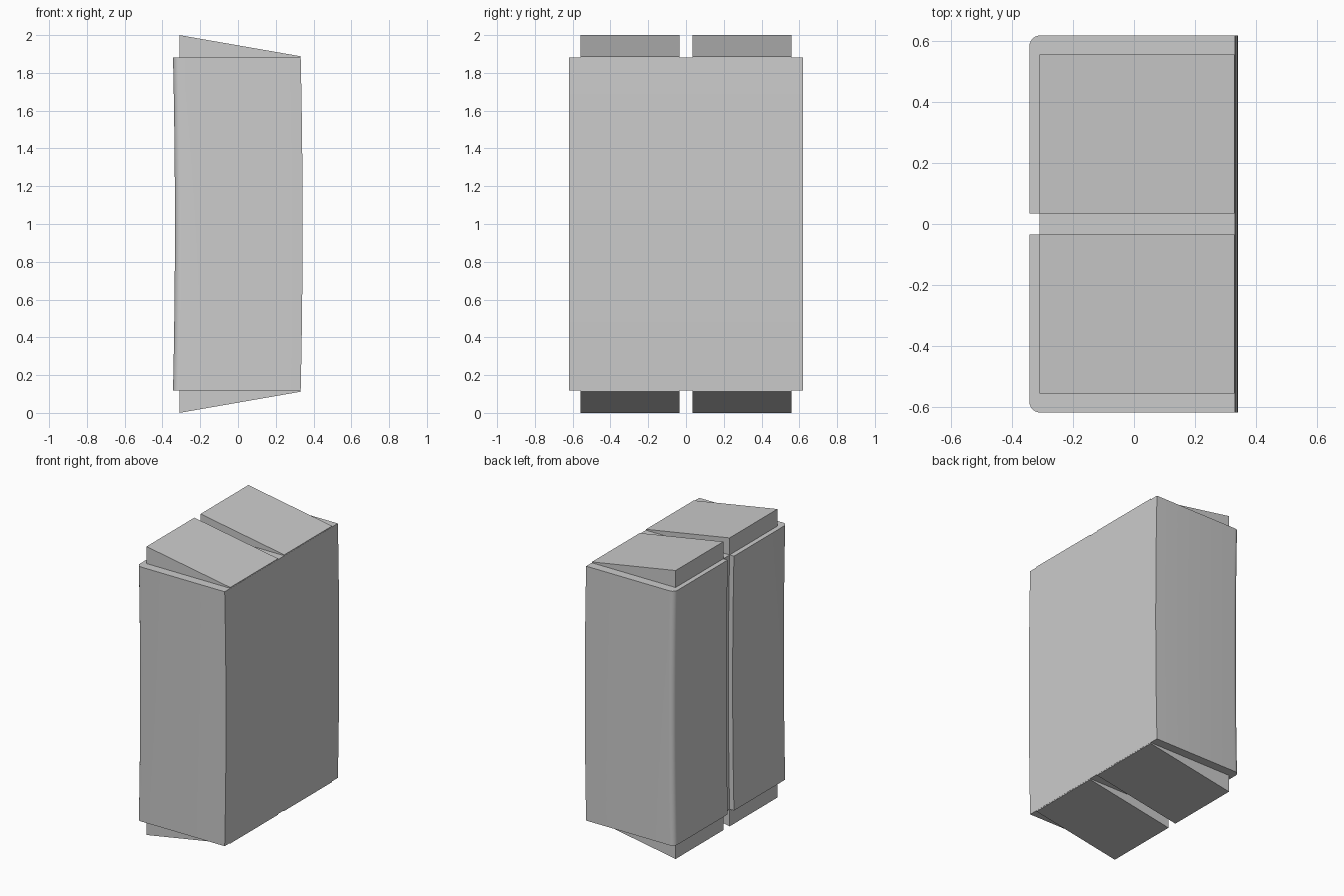
import bpy, math

if "Cube" in bpy.data.objects:
    bpy.data.objects.remove(bpy.data.objects["Cube"])

Z0, Z1 = 0.118, 1.882      # shell bottom and top
W, GAP = 0.62, 0.034       # half depth, half slot width


def make(name, verts, faces):
    me = bpy.data.meshes.new(name)
    me.from_pydata(verts, [], faces)
    me.update()
    ob = bpy.data.objects.new(name, me)
    bpy.context.collection.objects.link(ob)
    return ob


def loft(name, rings):
    n = len(rings[0])
    verts = [p for r in rings for p in r]
    faces = [tuple(reversed(range(n))), tuple(range(len(verts) - n, len(verts)))]
    for k in range(len(rings) - 1):
        for i in range(n):
            j = (i + 1) % n
            faces.append((k * n + i, k * n + j, k * n + n + j, k * n + n + i))
    return make(name, verts, faces)


# Body: rounded rear corners and a rear slot, bowed slightly toward +x mid-height
R = 0.036
corner = [(-0.344 + R - R * math.sin(a), W - R + R * math.cos(a))
          for a in (math.pi / 2 * i / 6 for i in range(7))]
half = [(0.332, W)] + corner + [(-0.344, GAP), (-0.311, GAP)]
outline = half + [(x, -y) for x, y in reversed(half)]
rings = []
for k in range(13):
    t = k / 12
    bow = 0.01 * (1 - (2 * t - 1) ** 2)
    rings.append([(x + bow, y, Z0 + (Z1 - Z0) * t) for x, y in outline])
body = loft("body", rings)
bpy.context.view_layer.objects.active = body
body.select_set(True)
bpy.ops.object.shade_smooth_by_angle(angle=math.radians(30))

# Sloped end blocks: two on top, two mirrored underneath
for end in ("top", "bottom"):
    for side, y0, y1 in (("front", -0.558, -GAP), ("back", GAP, 0.558)):
        prof = [(-0.311, 1.86), (0.331, 1.86), (0.331, 1.888), (-0.311, 2.0)]
        if end == "bottom":
            prof = [(x, 2 - z) for x, z in reversed(prof)]
        loft(f"{end}_{side}_wedge",
             [[(x, y, z) for x, z in prof] for y in (y1, y0)])
